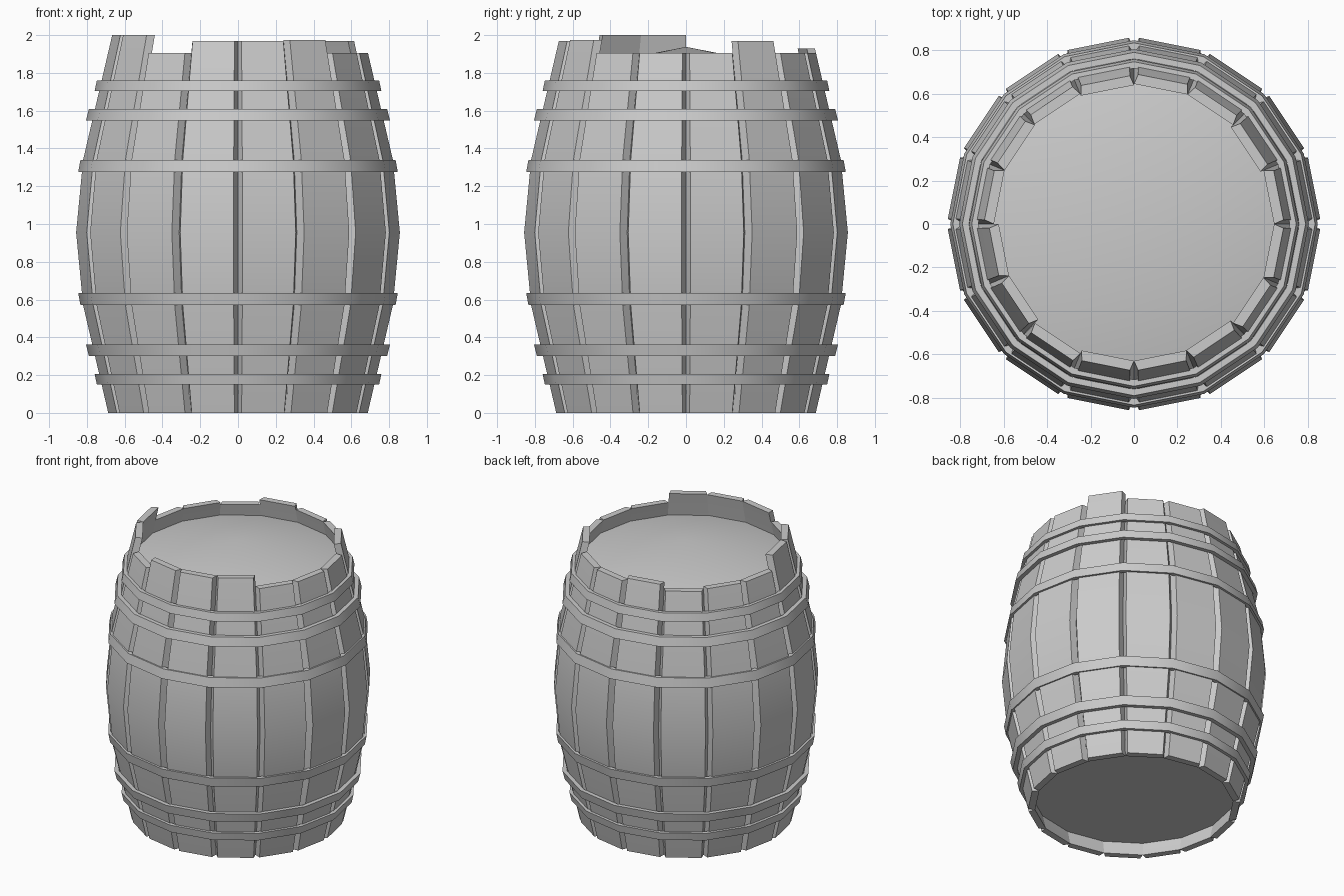
import bpy, bmesh
from math import cos, sin, pi, radians

if "Cube" in bpy.data.objects:
    bpy.data.objects.remove(bpy.data.objects["Cube"])

N = 16
STEP = 2 * pi / N
# Outer profile of a stave edge: (height, radius); last point is cut per stave
PROFILE = [(0, .687), (.57, .82), (.955, .857), (1.34, .82)]
TOP_SLOPE = (.687 - .82) / .57
# Uneven stave tops, counter-clockwise from +x
TOPS = [1.905, 1.97, 1.905, 1.905, 1.93, 1.89, 1.905, 1.905,
        2.0, 2.0, 1.905, 1.97, 1.97, 1.975, 1.905, 1.905]


def make_object(name, bm, angle=30):
    bmesh.ops.recalc_face_normals(bm, faces=bm.faces)
    mesh = bpy.data.meshes.new(name)
    bm.to_mesh(mesh)
    bm.free()
    ob = bpy.data.objects.new(name, mesh)
    bpy.context.collection.objects.link(ob)
    bpy.ops.object.select_all(action='DESELECT')
    ob.select_set(True)
    bpy.context.view_layer.objects.active = ob
    bpy.ops.object.shade_smooth_by_angle(angle=radians(angle))
    return ob


def skin(bm, loops, closed=False):
    n = len(loops[0])
    pairs = list(zip(loops, loops[1:]))
    if closed:
        pairs.append((loops[-1], loops[0]))
    for lo, hi in pairs:
        for i in range(n):
            j = (i + 1) % n
            bm.faces.new((lo[i], lo[j], hi[j], hi[i]))


def ring(bm, r, z):
    return [bm.verts.new((r * cos(i * STEP), r * sin(i * STEP), z)) for i in range(N)]


# Staves: wedge sections whose inner corners meet, leaving V grooves outside
def stave(k):
    a, b = k * STEP, (k + 1) * STEP
    top = TOPS[k]
    bm = bmesh.new()
    loops = []
    for z, r in PROFILE + [(top, .82 + TOP_SLOPE * (top - 1.34))]:
        w = .028 * r
        ri = r - .043
        pts = [(r * cos(a) - w * sin(a), r * sin(a) + w * cos(a)),
               (r * cos(b) + w * sin(b), r * sin(b) - w * cos(b)),
               (ri * cos(b), ri * sin(b)), (ri * cos(a), ri * sin(a))]
        loops.append([bm.verts.new((x, y, z)) for x, y in pts])
    skin(bm, loops)
    bm.faces.new(loops[0])
    bm.faces.new(loops[-1])
    make_object(f"stave_{k + 1}", bm)


for k in range(N):
    stave(k)


# Hoops: sixteen-sided bands, mirrored about the belly
def hoop(name, z0, r0, z1, r1):
    bm = bmesh.new()
    t = .03
    skin(bm, [ring(bm, r0, z0), ring(bm, r1, z1),
              ring(bm, r1 - t, z1), ring(bm, r0 - t, z0)], closed=True)
    make_object(name, bm)


for i, (z0, r0, z1, r1) in enumerate([(.15, .747, .205, .759),
                                      (.302, .79, .363, .805),
                                      (.57, .834, .635, .846)]):
    hoop(f"lower_hoop_{i + 1}", z0, r0, z1, r1)
    hoop(f"upper_hoop_{i + 1}", 1.91 - z0, r0, 1.91 - z1, r1)

# Lid: shallow smooth cone sunk below the rim
bm = bmesh.new()
edge = ring(bm, .67, 1.805)
tip = bm.verts.new((0, 0, 1.938))
for i in range(N):
    bm.faces.new((edge[i], edge[(i + 1) % N], tip))
bm.faces.new(edge[::-1])
make_object("lid", bm)

# Floor: flat disc set up inside the base
bm = bmesh.new()
low, high = ring(bm, .675, .1), ring(bm, .675, .13)
skin(bm, [low, high])
bm.faces.new(low)
bm.faces.new(high)
make_object("floor", bm)
